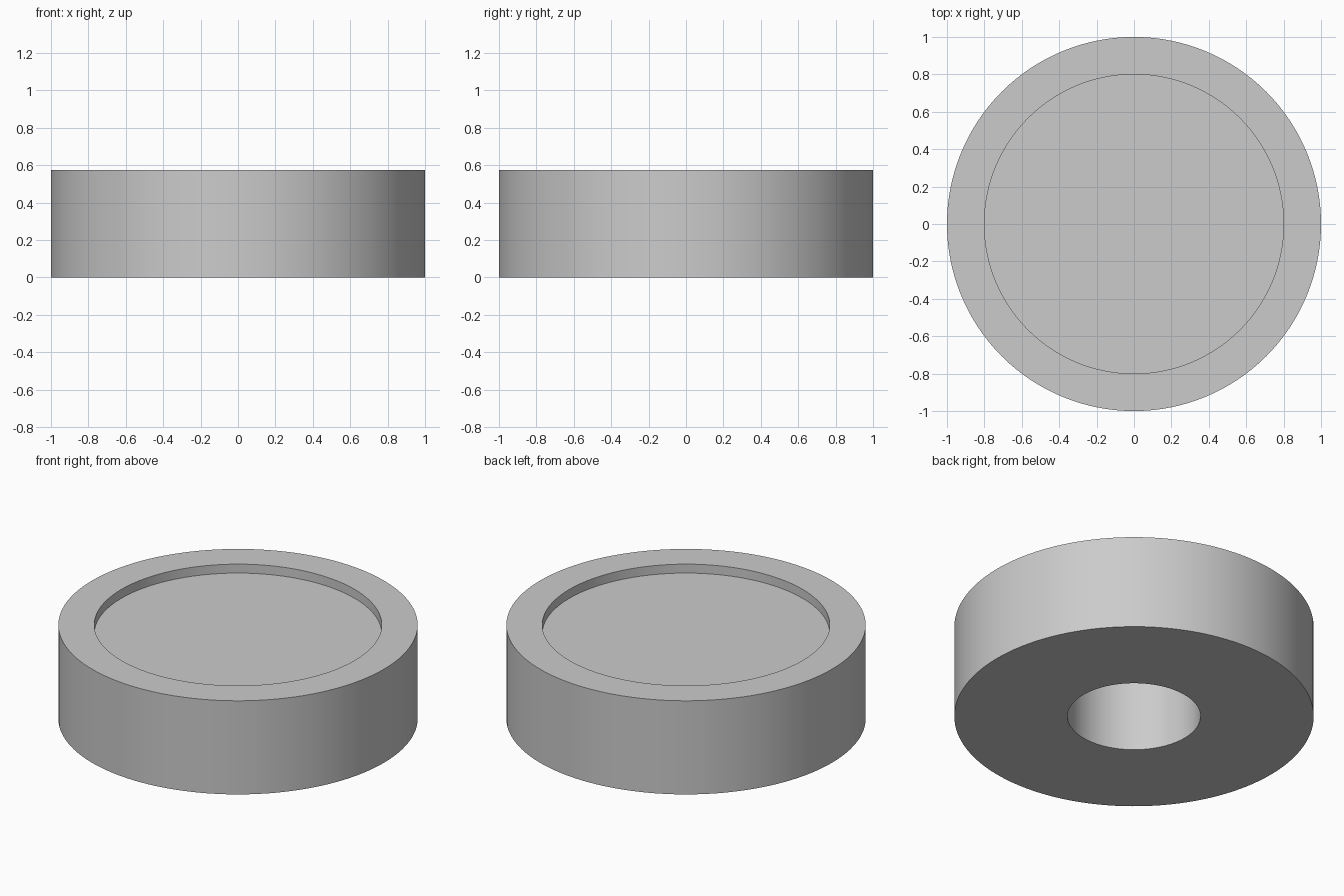
import bpy
import bmesh
import math

SEGMENTS = 128

cube = bpy.data.objects.get("Cube")
if cube:
    bpy.data.objects.remove(cube, do_unlink=True)

# Plain grey material
grey = bpy.data.materials.new("light grey")
grey.use_nodes = True
colour = (0.6, 0.6, 0.6, 1)
grey.diffuse_color = colour
grey.node_tree.nodes["Principled BSDF"].inputs["Base Color"].default_value = colour


def lathe(name, profile):
    """Spin a closed radius/height outline about z; its ends lie on the axis."""
    bm = bmesh.new()
    verts = [bm.verts.new((r, 0, z)) for r, z in profile]
    edges = [bm.edges.new(pair) for pair in zip(verts, verts[1:])]
    bmesh.ops.spin(bm, geom=verts + edges, cent=(0, 0, 0), axis=(0, 0, 1),
                   angle=math.tau, steps=SEGMENTS, use_duplicate=False)
    bmesh.ops.remove_doubles(bm, verts=bm.verts, dist=0.0001)
    bmesh.ops.recalc_face_normals(bm, faces=bm.faces)
    mesh = bpy.data.meshes.new(name)
    bm.to_mesh(mesh)
    bm.free()
    obj = bpy.data.objects.new(name, mesh)
    bpy.context.collection.objects.link(obj)
    mesh.materials.append(grey)
    return obj


# Round body: blind hole underneath, outer wall, rim and shallow top recess
body = lathe("round_body", [
    (0, 0.46), (0.37, 0.46), (0.37, 0),
    (1, 0), (1, 0.575),
    (0.8, 0.575), (0.8, 0.52), (0, 0.52),
])

bpy.ops.object.select_all(action="DESELECT")
body.select_set(True)
bpy.context.view_layer.objects.active = body
bpy.ops.object.shade_smooth_by_angle(angle=math.radians(30))
